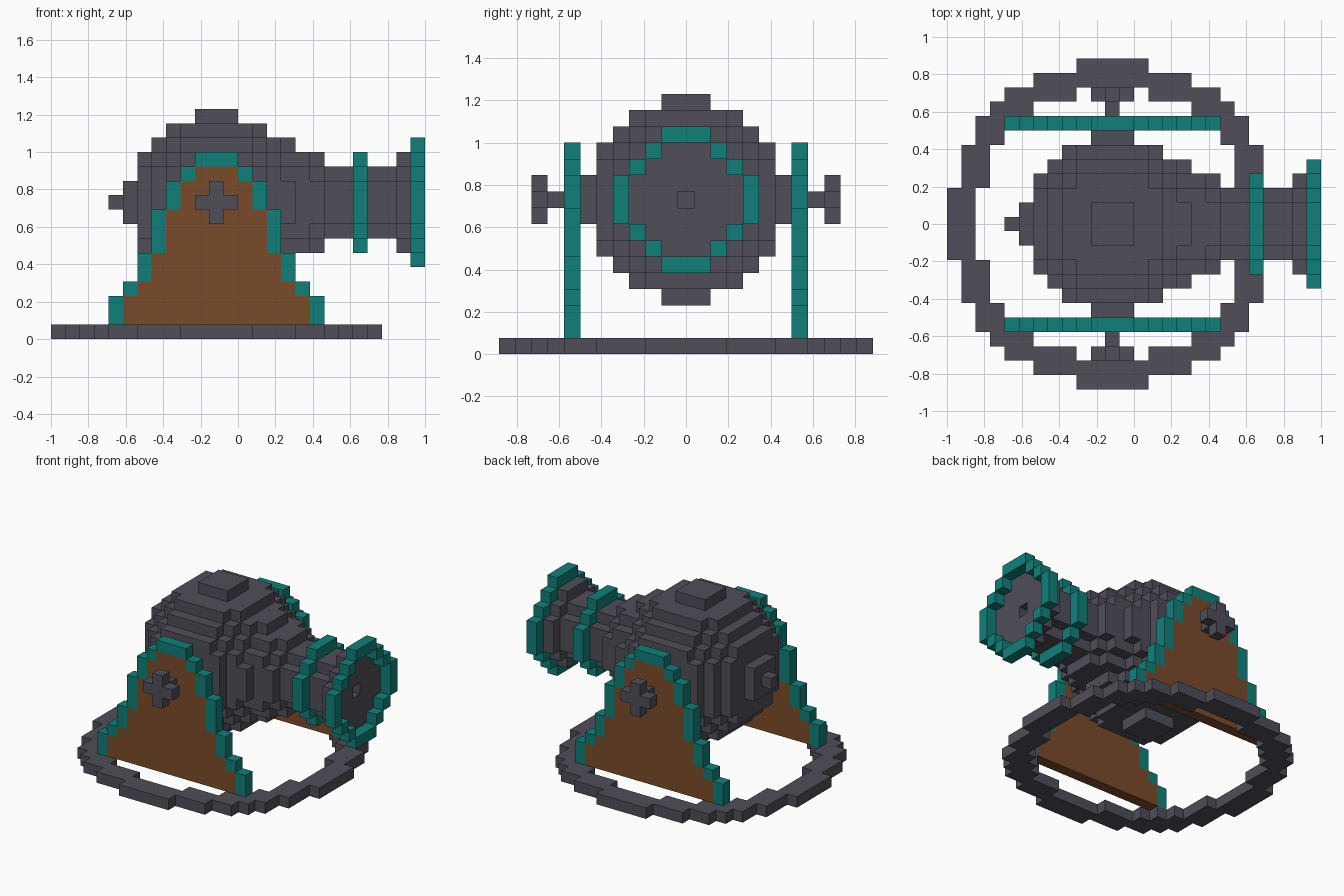
import bpy, bmesh
from mathutils import Vector

if "Cube" in bpy.data.objects:
    bpy.data.objects.remove(bpy.data.objects["Cube"])

S = 2 / 26                      # cube size
CENTRE_X = -1 + 11.5 * S        # axis of the ball and base ring
AXIS = 9                        # cube layer of the barrel axis


def material(name, rgb):
    m = bpy.data.materials.new(name)
    m.diffuse_color = (*rgb, 1)
    m.use_nodes = True
    m.node_tree.nodes["Principled BSDF"].inputs["Base Color"].default_value = m.diffuse_color
    return m


IRON = material("iron", (0.08, 0.077, 0.10))
TEAL = material("teal", (0.005, 0.216, 0.195))
WOOD = material("wood", (0.195, 0.07, 0.023))
parts = []


def part(name, cells, mat):
    parts.append((name, set(cells), mat))


def disc(u, outer, inner=-1):
    """Cubes of one slice across the barrel, between two squared radii."""
    R = range(-7, 8)
    return {(u, j, AXIS + d) for j in R for d in R if inner < j * j + d * d <= outer}


# Flat base ring
half = [11, 11, 11, 10, 10, 10, 9, 9, 8, 7, 5, 2]
part("base_ring", {(u, j, 0) for j in range(-11, 12) for u in range(-11, 12)
                   if abs(u) <= half[abs(j)] and u * u + j * j >= 90}, IRON)

# Side cheeks with coloured edge, and trunnion pins with cross caps
cheek = {1: 7, 2: 7, 3: 6, 4: 5, 5: 5, 6: 4, 7: 4, 8: 4, 9: 3, 10: 3, 11: 2, 12: 1}
for side, j in (("front", -1), ("back", 1)):
    part(side + "_cheek", {(u, 7 * j, k) for k, w in cheek.items() if k < 12
                           for u in range(1 - w, w)}, WOOD)
    trim = {(s * w, 7 * j, k) for k, w in cheek.items() for s in (-1, 1)}
    part(side + "_cheek_trim", trim | {(0, 7 * j, 12)}, TEAL)
    cap = {(u, 9 * j, AXIS + d) for u in (-1, 0, 1) for d in (-1, 0, 1) if u * d == 0}
    part(side + "_trunnion", cap | {(0, 8 * j, AXIS)}, IRON)

# Barrel: round chamber, tapering neck, flared muzzle
barrel = disc(-7, 0)
for u in range(-6, 5):
    barrel |= disc(u, 38 - u * u)
for u, r2 in {5: 17, 6: 13, 7: 10, 8: 5, 9: 5, 10: 5, 11: 5, 12: 5, 13: 10}.items():
    barrel |= disc(u, r2)
barrel -= {(u, 0, AXIS) for u in range(8, 14)}      # bore
part("barrel", barrel, IRON)
part("neck_band", disc(10, 10, 5), TEAL)
part("muzzle_rim", disc(14, 17, 10), TEAL)

# Turn each group of cubes into a mesh, keeping only exposed faces
filled = set().union(*(c for _, c, _ in parts))
for name, cells, mat in parts:
    bm = bmesh.new()
    for c in cells:
        pos = Vector((CENTRE_X + c[0] * S, c[1] * S, (c[2] + 0.5) * S))
        for a in range(3):
            for sign in (-1, 1):
                n = list(c)
                n[a] += sign
                if tuple(n) in filled:
                    continue
                quad = []
                for p, q in ((-1, -1), (1, -1), (1, 1), (-1, 1))[::sign]:
                    v = Vector()
                    v[a], v[(a + 1) % 3], v[(a + 2) % 3] = sign, p, q
                    quad.append(bm.verts.new(pos + v * S / 2))
                bm.faces.new(quad)
    bmesh.ops.remove_doubles(bm, verts=bm.verts, dist=0.001)
    mesh = bpy.data.meshes.new(name)
    bm.to_mesh(mesh)
    bm.free()
    mesh.materials.append(mat)
    bpy.context.collection.objects.link(bpy.data.objects.new(name, mesh))
